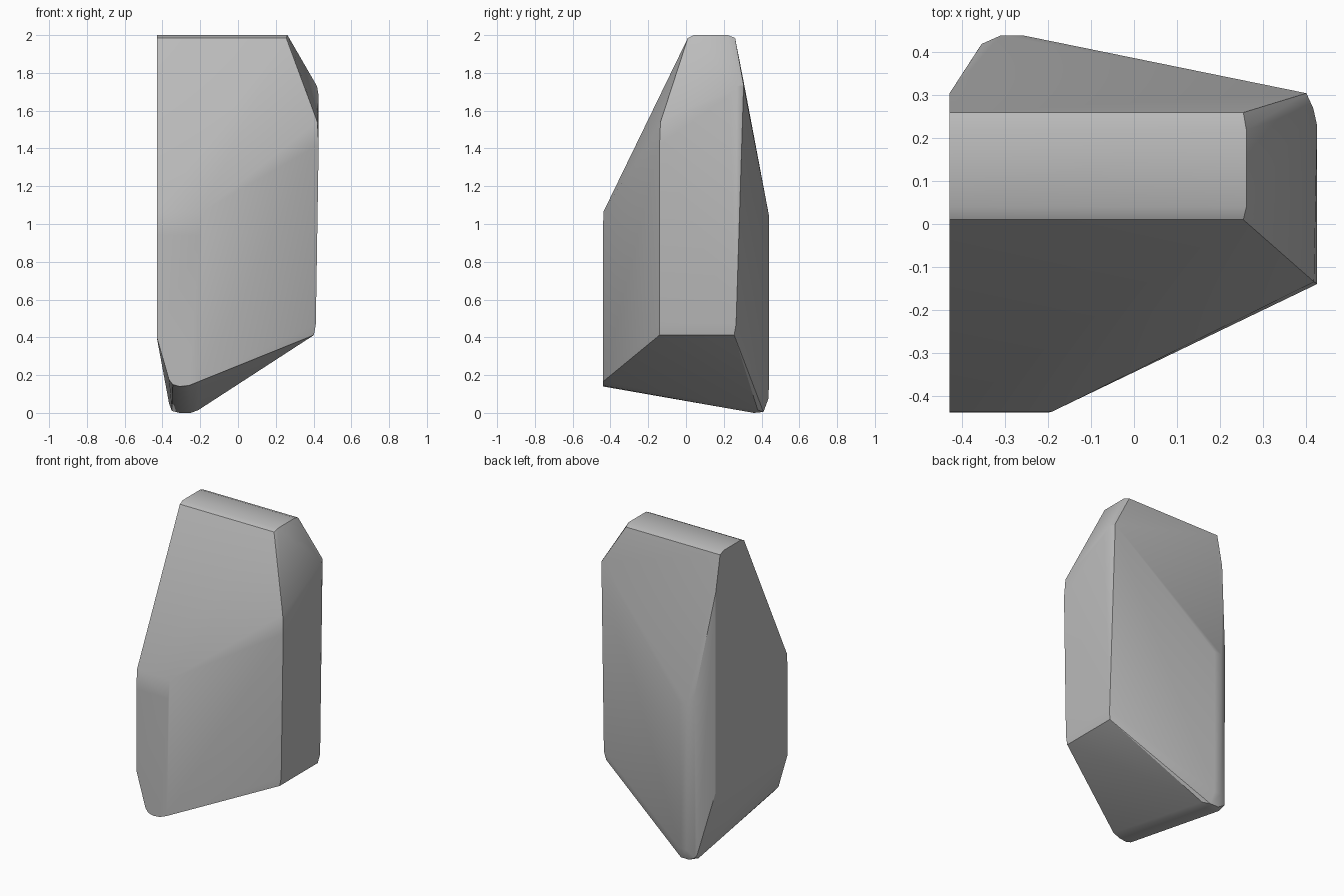
import bpy
import bmesh

cube = bpy.data.objects.get("Cube")
if cube:
    bpy.data.objects.remove(cube, do_unlink=True)

# Stone colour
stone = bpy.data.materials.new("stone grey")
stone.use_nodes = True
grey = (0.5, 0.5, 0.5, 1)
stone.diffuse_color = grey
bsdf = stone.node_tree.nodes["Principled BSDF"]
bsdf.inputs["Base Color"].default_value = grey

# Rounded top ridge, running from the flat left cut to the right shoulder
points = [(x, y, z) for y, z, right in
          ((0.01, 1.985, 0.255), (0.04, 2, 0.262), (0.22, 2, 0.262), (0.26, 1.985, 0.255))
          for x in (-0.43, right)]

# Front nose: upper edge and its rounded foot
points += [(x, -0.437, 1.065) for x in (-0.43, -0.19)]
points += [(x, -0.44, 0.94) for x in (-0.43, -0.2)]
points += [(x, -0.44, z) for x, z in
           ((-0.43, 0.4), (-0.365, 0.175), (-0.345, 0.15), (-0.31, 0.14),
            (-0.26, 0.145), (-0.21, 0.165))]

# Right flank
points += [(0.402, -0.14, 0.412), (0.412, -0.14, 0.47), (0.427, -0.14, 1.42),
           (0.42, -0.135, 1.54), (0.427, 0.23, 1.68), (0.418, 0.27, 1.73),
           (0.402, 0.305, 1.735), (0.402, 0.255, 0.412), (0.412, 0.265, 0.47)]

# Back keel, with the narrow cut towards the left side
points += [(-0.43, 0.305, 1.755), (-0.43, 0.305, 0.44),
           (-0.355, 0.42, 1.1), (-0.31, 0.44, 1.04), (-0.26, 0.44, 1.04),
           (-0.365, 0.405, 0.05), (-0.355, 0.415, 0.03), (-0.31, 0.438, 0.08),
           (-0.26, 0.438, 0.08)]

# Rounded bottom tip
points += [(-0.35, 0.37, 0.01), (-0.31, 0.36, 0), (-0.25, 0.36, 0),
           (-0.31, 0.41, 0.005), (-0.25, 0.41, 0.005), (-0.21, 0.38, 0.015)]

# Wrap the corners in one faceted boulder
bm = bmesh.new()
for p in points:
    bm.verts.new(p)
hull = bmesh.ops.convex_hull(bm, input=bm.verts)
loose = {v for v in hull["geom_interior"] + hull["geom_unused"]
         if isinstance(v, bmesh.types.BMVert)}
bmesh.ops.delete(bm, geom=list(loose), context="VERTS")
bmesh.ops.dissolve_limit(bm, angle_limit=0.01, verts=bm.verts, edges=bm.edges)
bmesh.ops.recalc_face_normals(bm, faces=bm.faces)

mesh = bpy.data.meshes.new("boulder")
bm.to_mesh(mesh)
bm.free()
mesh.materials.append(stone)
boulder = bpy.data.objects.new("boulder", mesh)
bpy.context.collection.objects.link(boulder)

# Soft facets with crisp main edges
bpy.ops.object.select_all(action="DESELECT")
boulder.select_set(True)
bpy.context.view_layer.objects.active = boulder
bpy.ops.object.shade_smooth_by_angle(angle=0.524)
